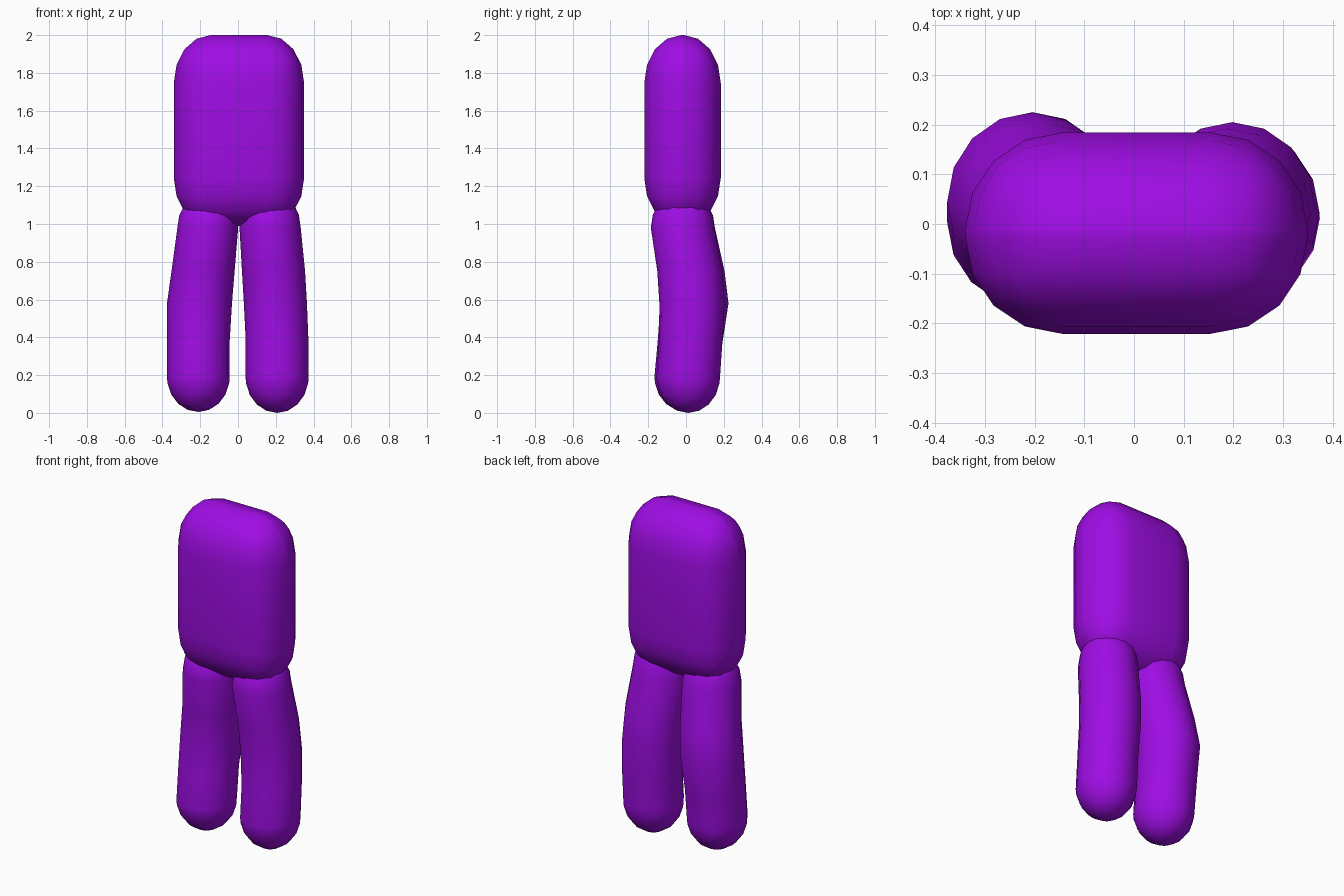
import bpy, bmesh, math
from mathutils import Vector, Matrix

if "Cube" in bpy.data.objects:
    bpy.data.objects.remove(bpy.data.objects["Cube"])

purple = bpy.data.materials.new("vivid purple")
purple.diffuse_color = (0.345, 0.004, 0.775, 1)
purple.use_nodes = True
purple.node_tree.nodes["Principled BSDF"].inputs["Base Color"].default_value = purple.diffuse_color


def finish(name, bm):
    bmesh.ops.recalc_face_normals(bm, faces=bm.faces)
    mesh = bpy.data.meshes.new(name)
    bm.to_mesh(mesh)
    bm.free()
    mesh.materials.append(purple)
    for p in mesh.polygons:
        p.use_smooth = True
    obj = bpy.data.objects.new(name, mesh)
    bpy.context.collection.objects.link(obj)
    return obj


# Torso: box with fully rounded edges, stretched vertically
def torso():
    stretch = 1.3
    bm = bmesh.new()
    bmesh.ops.create_cube(bm, size=1, matrix=Matrix.Diagonal((0.69, 0.405, 1.01 / stretch, 1)))
    bmesh.ops.bevel(bm, geom=bm.edges[:], offset=0.195, offset_type='OFFSET',
                    segments=4, profile=0.5, affect='EDGES')
    bmesh.ops.scale(bm, vec=(1, 1, stretch), verts=bm.verts)
    bmesh.ops.translate(bm, vec=(0.005, -0.0185, 1.495), verts=bm.verts)
    finish("torso", bm)


# Leg: bent tube through (x, y, z, radius_x, radius_y) stations with domed ends
def leg(name, stations, foot_z, top_z, sides=16):
    rings = []
    lo, hi = stations[0], stations[-1]
    for a in (20, 40, 60, 80):
        c, s = math.cos(math.radians(90 - a)), math.sin(math.radians(90 - a))
        rings.append((lo[0], lo[1], lo[2] - s * (lo[2] - foot_z), lo[3] * c, lo[4] * c))
    rings += stations
    for a in (20, 40, 60, 80):
        c, s = math.cos(math.radians(a)), math.sin(math.radians(a))
        rings.append((hi[0], hi[1], hi[2] + s * (top_z - hi[2]), hi[3] * c, hi[4] * c))
    bm = bmesh.new()
    loops = []
    for x, y, z, rx, ry in rings:
        loops.append([bm.verts.new((x + rx * math.cos(2 * math.pi * i / sides),
                                    y + ry * math.sin(2 * math.pi * i / sides), z))
                      for i in range(sides)])
    for a, b in zip(loops, loops[1:]):
        for i in range(sides):
            j = (i + 1) % sides
            bm.faces.new((a[i], a[j], b[j], b[i]))
    # Close both domes with a centre point
    for loop, z in ((loops[0], foot_z), (loops[-1], top_z)):
        mid = sum((v.co for v in loop), Vector()) / sides
        tip = bm.verts.new((mid.x, mid.y, z))
        for i in range(sides):
            bm.faces.new((loop[i], loop[(i + 1) % sides], tip))
    finish(name, bm)


torso()
leg("left_leg", [(-0.21, 0.003, 0.19, 0.166, 0.17),
                 (-0.21, 0.022, 0.38, 0.166, 0.172),
                 (-0.204, 0.045, 0.58, 0.172, 0.18),
                 (-0.185, 0.028, 0.75, 0.167, 0.176),
                 (-0.16, -0.015, 0.98, 0.161, 0.168)], 0.005, 1.17)
leg("right_leg", [(0.207, 0.012, 0.19, 0.167, 0.168),
                  (0.207, 0.025, 0.38, 0.166, 0.168),
                  (0.198, 0.032, 0.58, 0.167, 0.173),
                  (0.188, 0.02, 0.75, 0.167, 0.172),
                  (0.17, -0.018, 0.98, 0.162, 0.168)], 0.0, 1.18)
